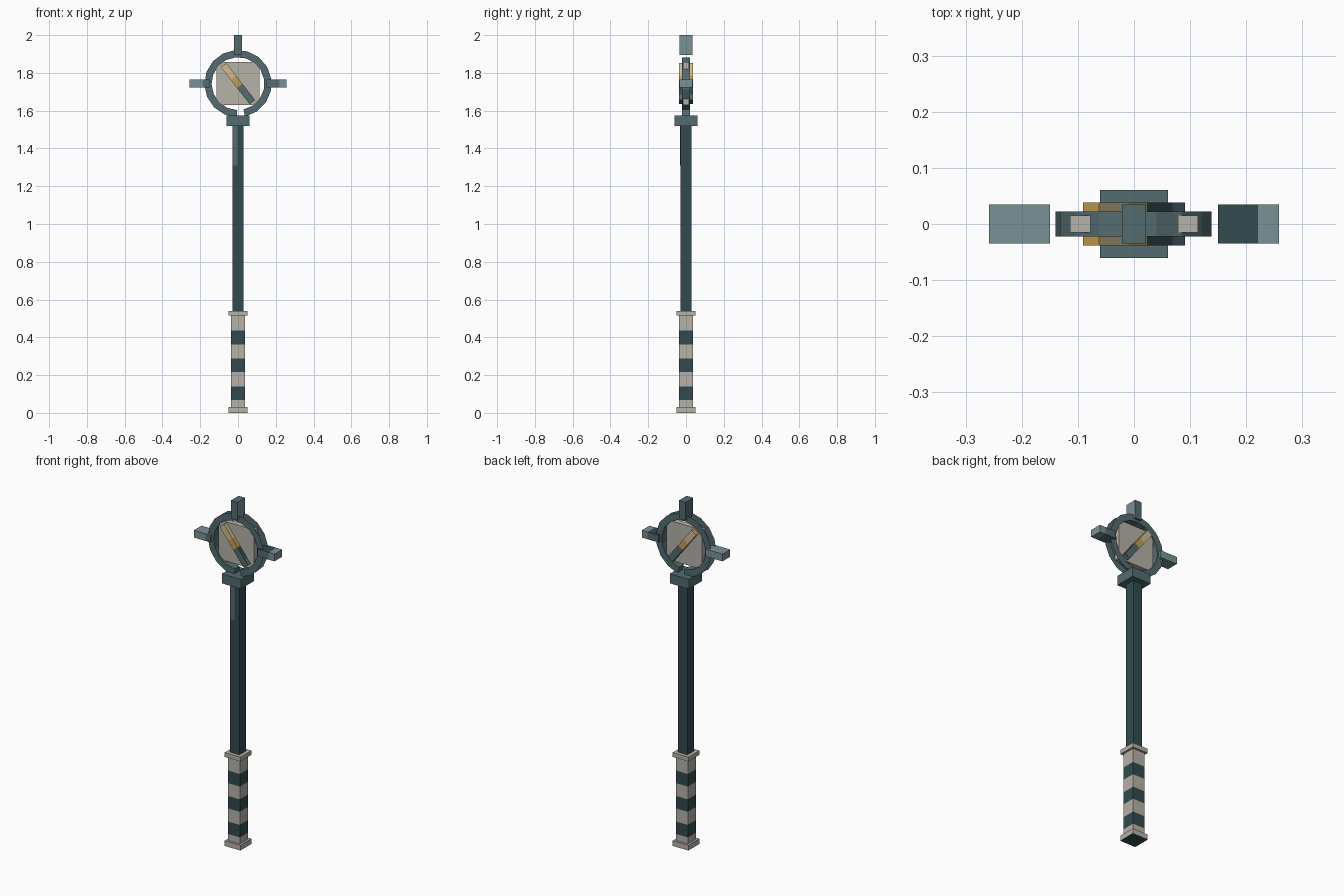
import bpy, bmesh, math
from mathutils import Vector

if "Cube" in bpy.data.objects:
    bpy.data.objects.remove(bpy.data.objects["Cube"])


def srgb(r, g, b):
    return tuple((c / 255 / 12.92) if c < 11 else ((c / 255 + 0.055) / 1.055) ** 2.4
                 for c in (r, g, b)) + (1.0,)


COLOURS = {
    "dark_teal": srgb(50, 75, 79),
    "mid_teal": srgb(84, 108, 112),
    "pale_teal": srgb(122, 146, 150),
    "stone": srgb(182, 178, 169),
    "gold": srgb(196, 158, 82),
    "tan": srgb(208, 187, 146),
}
NAMES = list(COLOURS)
MATERIALS = []
for name, colour in COLOURS.items():
    m = bpy.data.materials.new(name)
    m.use_nodes = True
    m.diffuse_color = colour
    shader = m.node_tree.nodes["Principled BSDF"]
    shader.inputs["Base Color"].default_value = colour
    shader.inputs["Roughness"].default_value = 0.9
    MATERIALS.append(m)


def finish(name, bm):
    mesh = bpy.data.meshes.new(name)
    bm.to_mesh(mesh)
    bm.free()
    for m in MATERIALS:
        mesh.materials.append(m)
    obj = bpy.data.objects.new(name, mesh)
    bpy.context.collection.objects.link(obj)
    return obj


def column(name, half_x, half_y, levels, colours, centre=(0, 0, 0), turn=0):
    """Square bar along its own z, one colour per section, turned about y."""
    bm = bmesh.new()
    rings = [[bm.verts.new((sx * half_x, sy * half_y, z))
              for sx, sy in ((-1, -1), (1, -1), (1, 1), (-1, 1))] for z in levels]
    for low, high, colour in zip(rings, rings[1:], colours):
        for i in range(4):
            j = (i + 1) % 4
            f = bm.faces.new((low[i], low[j], high[j], high[i]))
            f.material_index = NAMES.index(colour)
    bm.faces.new(rings[0][::-1]).material_index = NAMES.index(colours[0])
    bm.faces.new(rings[-1]).material_index = NAMES.index(colours[-1])
    obj = finish(name, bm)
    obj.location = centre
    obj.rotation_euler.y = math.radians(turn)
    return obj


def paint(obj, direction, colour, low=-9, high=9):
    """Recolour faces pointing one local way, between two local heights."""
    for p in obj.data.polygons:
        if p.normal.dot(Vector(direction)) > 0.9 and low < p.center.z < high:
            p.material_index = NAMES.index(colour)


HEAD_Z = 1.743

# Handle: end caps, banded grip, shaft and collar
pommel = column("pommel", 0.05, 0.05, (0, 0.03), ["stone"])
paint(pommel, (0, 0, -1), "dark_teal")
column("grip", 0.038, 0.038,
       (0.03, 0.068, 0.14, 0.216, 0.288, 0.362, 0.435, 0.515),
       ["stone", "dark_teal"] * 3 + ["stone"])
column("grip_top_cap", 0.05, 0.05, (0.515, 0.54), ["stone"])
column("shaft", 0.03, 0.03, (0.54, 1.52), ["dark_teal"])
column("shaft_worn_patch", 0.014, 0.001, (1.31, 1.52), ["mid_teal"], (-0.016, -0.03, 0))
column("collar", 0.061, 0.061, (1.52, 1.575), ["mid_teal"])

# Open channel ring: front and back rims joined by an inner wall, split at the base
bm = bmesh.new()
STEPS = 16
START, SWEEP = math.radians(-78), math.radians(346)
sections = []
for i in range(STEPS + 1):
    a = START + SWEEP * i / STEPS
    sections.append([bm.verts.new((r * math.cos(a), y, HEAD_Z + r * math.sin(a)))
                     for r, y in ((0.178, -0.022), (0.14, -0.022),
                                  (0.14, 0.022), (0.178, 0.022))])
for s, t in zip(sections, sections[1:]):
    for k in range(3):
        bm.faces.new((s[k], t[k], t[k + 1], s[k + 1]))
bm.faces.new(sections[0])
bm.faces.new(sections[-1][::-1])
for f in bm.faces:
    f.material_index = NAMES.index("mid_teal")
    middle = f.calc_center_median()
    f.normal_update()
    if abs(f.normal.y) > 0.9:
        out = Vector((0, middle.y, 0))
    elif f in (bm.faces[:] [-2:]):
        continue
    else:
        out = Vector((middle.x, 0, middle.z - HEAD_Z))
    if f.normal.dot(out) < 0:
        f.normal_flip()
finish("head_ring", bm)

# Plate inside the ring
column("head_plate", 0.114, 0.015, (-0.114, 0.114), ["stone"], (0, 0, HEAD_Z))

# Diagonal two-tone bar across the plate
bar = column("diagonal_bar", 0.018, 0.038, (-0.124, -0.088, -0.015, 0.04, 0.124),
             ["mid_teal", "mid_teal", "gold", "tan"], (0, 0, HEAD_Z), -38)
paint(bar, (0, 0, 1), "gold")
paint(bar, (1, 0, 0), "dark_teal", -0.08, -0.02)

# Three studs around the ring
top_stud = column("top_stud", 0.021, 0.035, (0.152, 0.257), ["mid_teal"], (0, 0, HEAD_Z))
paint(top_stud, (1, 0, 0), "pale_teal")
left_stud = column("left_stud", 0.021, 0.035, (0.15, 0.221, 0.258),
                   ["mid_teal", "pale_teal"], (0, 0, HEAD_Z), 90)
paint(left_stud, (-1, 0, 0), "dark_teal", 0, 0.22)
right_stud = column("right_stud", 0.021, 0.035, (0.15, 0.185, 0.258),
                    ["pale_teal", "pale_teal"], (0, 0, HEAD_Z), -90)
paint(right_stud, (0, -1, 0), "mid_teal", 0, 0.18)
